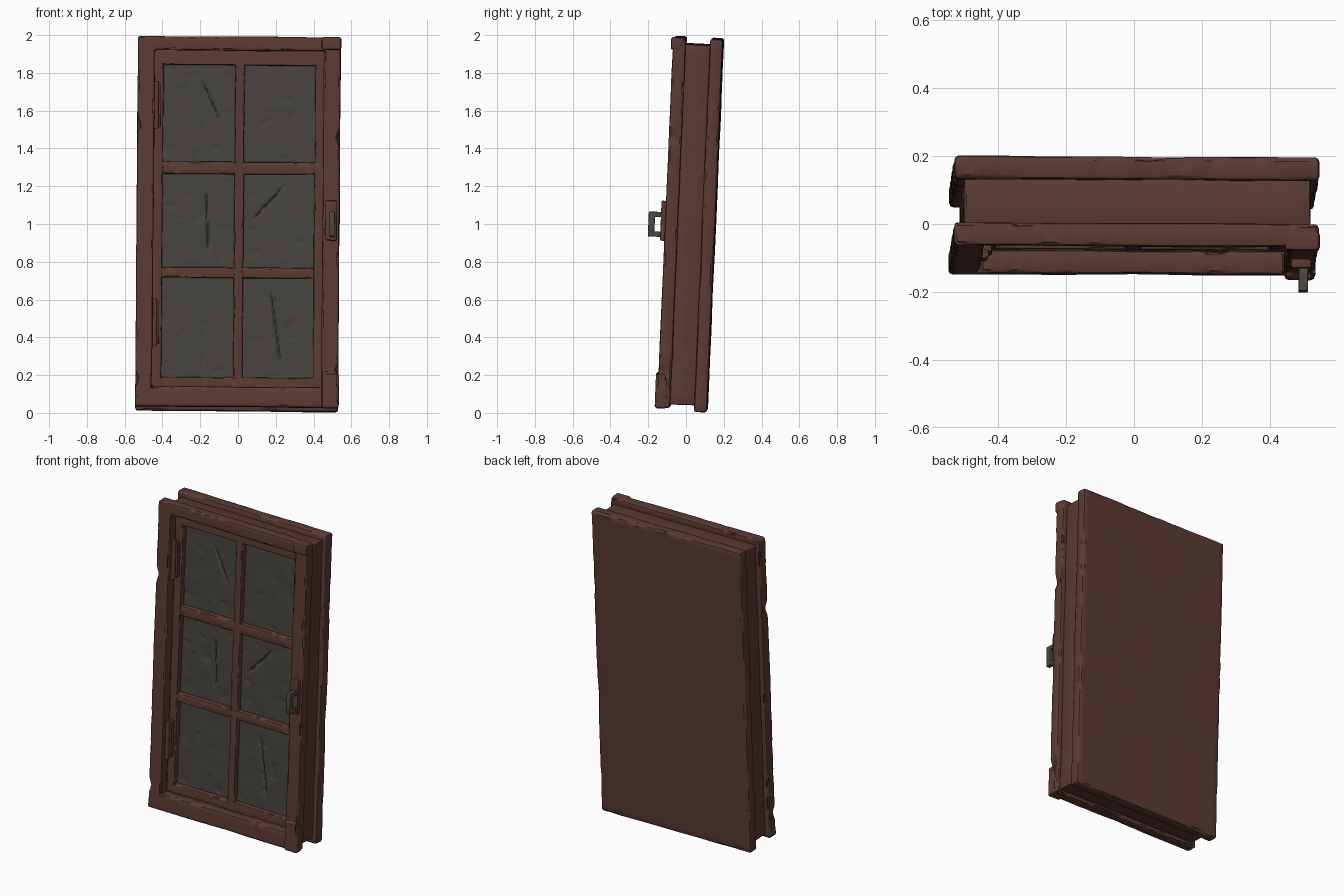
import bpy, bmesh, math
from mathutils import Vector, Matrix, Euler, noise

if "Cube" in bpy.data.objects:
    bpy.data.objects.remove(bpy.data.objects["Cube"])


def material(name, rgb):
    m = bpy.data.materials.new(name)
    m.diffuse_color = (*rgb, 1)
    m.use_nodes = True
    m.node_tree.nodes["Principled BSDF"].inputs["Base Color"].default_value = m.diffuse_color
    return m


WOOD = material("red_brown_wood", (0.105, 0.043, 0.034))
GLASS = material("dusty_glass", (0.063, 0.058, 0.050))
IRON = material("grey_iron", (0.068, 0.066, 0.058))

# The whole window leans back slightly and is a little crooked
LEAN = Matrix.Translation((0, 0, 1)) @ Euler(
    (math.radians(-2.5), math.radians(0.45), math.radians(-0.3))).to_matrix().to_4x4()


def finish(bm, name, mat, angle=35):
    bmesh.ops.transform(bm, matrix=LEAN, verts=bm.verts)
    me = bpy.data.meshes.new(name)
    bm.to_mesh(me)
    bm.free()
    me.materials.append(mat)
    ob = bpy.data.objects.new(name, me)
    bpy.context.collection.objects.link(ob)
    bpy.ops.object.select_all(action='DESELECT')
    ob.select_set(True)
    bpy.context.view_layer.objects.active = ob
    bpy.ops.object.shade_smooth_by_angle(angle=math.radians(angle))
    return ob


def wear(bm, bevel, step, chip, seed, notches=()):
    """Round the sharp edges, slice into a grid, then dent and chip it."""
    bmesh.ops.recalc_face_normals(bm, faces=bm.faces)
    sharp = [e for e in bm.edges if e.calc_face_angle(0) > 0.5]
    bmesh.ops.bevel(bm, geom=sharp, offset=bevel, segments=2, profile=0.5,
                    affect='EDGES')
    if not step:
        return
    for axis in range(3):
        lo = min(v.co[axis] for v in bm.verts)
        hi = max(v.co[axis] for v in bm.verts)
        n = int((hi - lo) / step)
        no = Vector([float(i == axis) for i in range(3)])
        for k in range(1, n):
            bmesh.ops.bisect_plane(bm, geom=bm.verts[:] + bm.edges[:] + bm.faces[:],
                                   plane_co=no * (lo + (hi - lo) * k / n),
                                   plane_no=no, dist=0.0005)
    bm.normal_update()
    off = Vector((seed * 3.1, seed * 1.7, seed * 2.3))
    for v in bm.verts:
        p, nrm = v.co.copy(), v.normal.copy()
        d = noise.noise(p * 4 + off) * 0.003
        if max(abs(c) for c in nrm) < 0.95:            # worn edge
            d -= max(0, noise.noise(p * 13 + off) - 0.2) * chip
        v.co += nrm * d
        for x, z, r in notches:                        # larger bites
            f = 1 - math.hypot(p.x - x, p.z - z) / r
            if f > 0 and p.y < -0.07:
                v.co.x -= math.copysign(f * 0.018, x)


def box(name, lo, hi, mat=WOOD, bevel=0.008, step=0.03, chip=0.03, seed=0):
    bm = bmesh.new()
    lo, hi = Vector(lo), Vector(hi)
    bmesh.ops.create_cube(bm, size=1, matrix=Matrix.Translation((lo + hi) / 2)
                          @ Matrix.Diagonal((*(hi - lo), 1)))
    wear(bm, bevel, step, chip, seed)
    return finish(bm, name, mat)


def ring(name, outer, inner, y0, y1, bevel, step, chip, seed, notches=()):
    """Rectangular frame; outer and inner are (x0, x1, z0, z1)."""
    bm = bmesh.new()
    loops = []
    for (x0, x1, z0, z1), y in ((outer, y0), (inner, y0), (inner, y1), (outer, y1)):
        loops.append([bm.verts.new((x, y, z))
                      for x, z in ((x0, z0), (x1, z0), (x1, z1), (x0, z1))])
    for k in range(4):
        a, b = loops[k], loops[(k + 1) % 4]
        for i in range(4):
            j = (i + 1) % 4
            bm.faces.new((a[i], a[j], b[j], b[i]))
    wear(bm, bevel, step, chip, seed, notches)
    return finish(bm, name, WOOD)


# Solid back board
box("back_board", (-0.537, 0.088, -0.987), (0.537, 0.156, 0.987), bevel=0.013,
    step=0.04, chip=0.025, seed=1)

# Narrower casing between the back board and the front frame
ring("casing", (-0.507, 0.511, -0.953, 0.953), (-0.449, 0.450, -0.868, 0.916),
     -0.043, 0.092, 0.006, 0.06, 0.01, 2)

# Outer frame, standing well in front of the sash
ring("outer_frame", (-0.537, 0.537, -0.973, 0.989), (-0.447, 0.448, -0.866, 0.914),
     -0.108, -0.04, 0.010, 0.024, 0.035, 3,
     [(-0.54, 0.52, 0.05), (0.54, 0.45, 0.05), (0.54, -0.78, 0.05), (-0.54, -0.83, 0.05)])

# Raised, worn corner pieces on the right-hand side of the frame
box("top_corner_piece", (0.435, -0.119, 0.922), (0.540, -0.06, 0.991),
    bevel=0.012, step=0.018, chip=0.05, seed=12)
box("bottom_corner_piece", (0.452, -0.120, -0.976), (0.540, -0.06, -0.785),
    bevel=0.012, step=0.018, chip=0.05, seed=13)

# Sash with glazing bars, set deep inside the frame
ring("sash_frame", (-0.455, 0.456, -0.874, 0.922), (-0.400, 0.403, -0.814, 0.840),
     -0.040, 0.02, 0.006, 0.024, 0.02, 4)
box("vertical_bar", (-0.020, -0.039, -0.83), (0.029, 0.02, 0.86),
    bevel=0.007, step=0.024, chip=0.02, seed=5)
for i, (z0, z1) in enumerate(((0.263, 0.328), (-0.288, -0.231))):
    box(f"horizontal_bar_{i + 1}", (-0.42, -0.037, z0), (0.42, 0.02, z1),
        bevel=0.007, step=0.024, chip=0.02, seed=6 + i)

# Glass sheet with cracks pressed into it
CRACKS = [((-0.20, 0.77), (-0.09, 0.53)), ((-0.17, 0.20), (-0.155, -0.16)),
          ((0.25, 0.21), (0.07, 0.01)), ((0.175, -0.34), (0.235, -0.75))]
bm = bmesh.new()
bmesh.ops.create_grid(bm, x_segments=120, y_segments=240, size=0.5)
for v in bm.verts:
    x, z = v.co.x * 0.83, v.co.y * 1.69 + 0.015
    y = -0.006 + noise.noise(Vector((x * 9, 4, z * 9))) * 0.004
    y += max(0, noise.noise(Vector((x * 16, 9, z * 16))) - 0.3) * 0.01
    q = Vector((x, z))
    for a, b in CRACKS:
        a, b = Vector(a), Vector(b)
        t = (q - a).dot(b - a) / (b - a).length_squared
        if 0 < t < 1:
            dist = (q - a - (b - a) * t).length + noise.noise(Vector((z * 20, 0, 0))) * 0.004
            y += max(0, 1 - abs(dist) / 0.011) * 0.014 * min(1, 6 * t, 6 * (1 - t))
    v.co = (x, y, z)
bmesh.ops.recalc_face_normals(bm, faces=bm.faces)
if sum(f.normal.y for f in bm.faces) > 0:
    bmesh.ops.reverse_faces(bm, faces=bm.faces)
finish(bm, "glass", GLASS, 50)

# Hinges in the reveal: a leaf and a barrel each
for i, zc in enumerate((0.625, -0.525)):
    box(f"hinge_leaf_{i + 1}", (-0.449, -0.066, zc - 0.115), (-0.414, -0.035, zc + 0.115),
        bevel=0.004, step=0.025, chip=0.012, seed=8 + i)
    bm = bmesh.new()
    bmesh.ops.create_cone(bm, cap_ends=True, segments=14, radius1=0.013, radius2=0.013,
                          depth=0.25, matrix=Matrix.Translation((-0.437, -0.072, zc)))
    finish(bm, f"hinge_barrel_{i + 1}", WOOD)

# Handle: wooden plate, iron grip on two stubs
box("handle_plate", (0.462, -0.132, -0.09), (0.522, -0.10, 0.122),
    bevel=0.005, step=0.025, chip=0.015, seed=10)
box("handle_grip", (0.485, -0.197, -0.07), (0.513, -0.163, 0.062), IRON, 0.004, 0)
for i, z in enumerate((-0.07, 0.034)):
    box(f"handle_stub_{i + 1}", (0.4855, -0.17, z), (0.5125, -0.125, z + 0.028), IRON, 0.003, 0)
